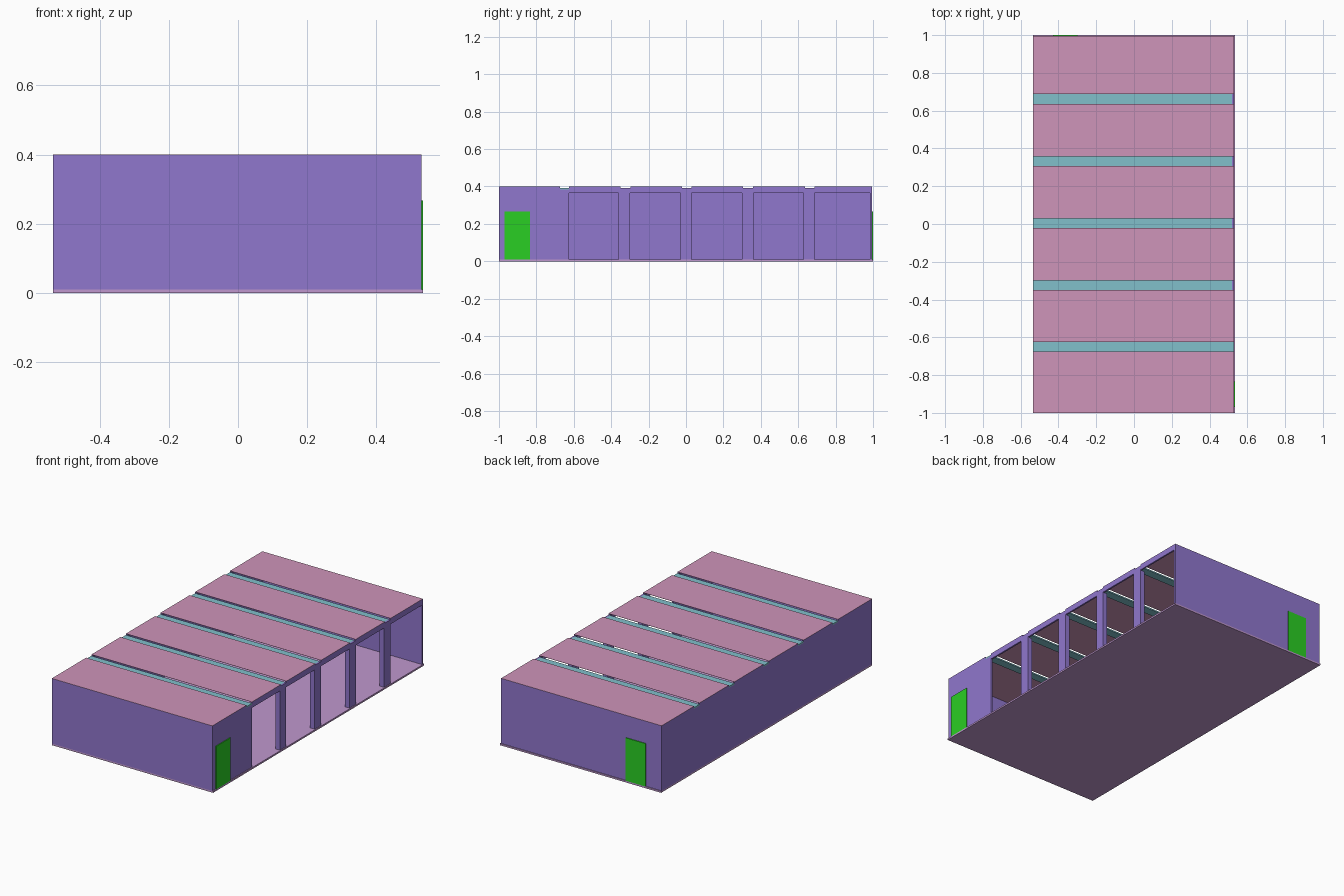
import bpy

if "Cube" in bpy.data.objects:
    bpy.data.objects.remove(bpy.data.objects["Cube"])


def material(name, rgb):
    m = bpy.data.materials.new(name)
    lin = [(c / 255) ** 2.2 for c in rgb]
    m.diffuse_color = (*lin, 1)
    m.use_nodes = True
    m.node_tree.nodes["Principled BSDF"].inputs["Base Color"].default_value = m.diffuse_color
    return m


PURPLE = material("wall_purple", (143, 118, 204))
PINK = material("roof_pink", (205, 147, 184))
TEAL = material("skylight_teal", (128, 190, 202))
GREEN = material("door_green", (46, 205, 40))
LILAC = material("floor_lilac", (190, 150, 205))


def box(name, x, y, z, mat):
    """Box from (min, max) ranges on each axis."""
    v = [(a, b, c) for a in x for b in y for c in z]
    f = [(0, 1, 3, 2), (4, 6, 7, 5), (0, 4, 5, 1), (2, 3, 7, 6), (0, 2, 6, 4), (1, 5, 7, 3)]
    me = bpy.data.meshes.new(name)
    me.from_pydata(v, [], f)
    me.materials.append(mat)
    ob = bpy.data.objects.new(name, me)
    bpy.context.collection.objects.link(ob)
    return ob


X0, X1 = -0.535, 0.53        # outer faces of the side walls
Y0, Y1 = -1.0, 0.995         # outer faces of the end walls
T = 0.01                     # wall thickness
FLOOR, HEAD, STRIP, TOP = 0.01, 0.365, 0.392, 0.4
strips = [(-0.675, -0.625), (-0.35, -0.298), (-0.022, 0.03), (0.306, 0.358), (0.636, 0.688)]

# Floor slab
box("floor", (X0, 0.535), (Y0, 1.0), (0, FLOOR), LILAC)

# End walls and closed left wall
box("front_wall", (X0, X1), (Y0, Y0 + T), (FLOOR, TOP - 0.001), PURPLE)
box("back_wall", (X0, X1), (Y1 - T, Y1), (FLOOR, TOP - 0.001), PURPLE)
box("left_wall", (X0, X0 + T), (Y0 + T, Y1 - T), (FLOOR, 0.384), PURPLE)

# Right side: solid section, lintel and pillars between the open bays
box("right_wall", (X1 - T, X1), (Y0 + T, -0.625), (FLOOR, 0.384), PURPLE)
box("lintel", (X1 - T, X1), (-0.625, Y1 - T), (HEAD, 0.384), PURPLE)
for i, y in enumerate((-0.33, 0.0, 0.33, 0.657)):
    box(f"pillar_{i + 1}", (X1 - 0.03, X1), (y - 0.03, y + 0.03), (FLOOR, HEAD), PURPLE)

# Roof panels, with purple edge trims along both sides
edges = [Y0] + [e for s in strips for e in s] + [Y1]
for i in range(0, len(edges), 2):
    span = (edges[i], edges[i + 1])
    inner = (max(span[0], Y0 + T), min(span[1], Y1 - T))
    box(f"roof_panel_{i // 2 + 1}", (X0, X1), span, (TOP - 0.001, TOP), PINK)
    for side, x in (("left", (X0, X0 + T)), ("right", (X1 - T, X1))):
        box(f"{side}_trim_{i // 2 + 1}", x, inner, (0.384, TOP - 0.001), PURPLE)

# Recessed skylight strips, with purple end caps over the open bays
for i, s in enumerate(strips):
    end = X1 if i == 0 else X1 - T
    box(f"skylight_{i + 1}", (X0, end), s, (0.384, STRIP), TEAL)
    if i:
        box(f"skylight_cap_{i + 1}", (end, X1), s, (0.384, STRIP), PURPLE)

# Doors
box("side_door", (X1, 0.535), (-0.97, -0.835), (FLOOR, 0.267), GREEN)
box("back_door", (-0.43, -0.30), (Y1, 1.0), (FLOOR, 0.267), GREEN)
